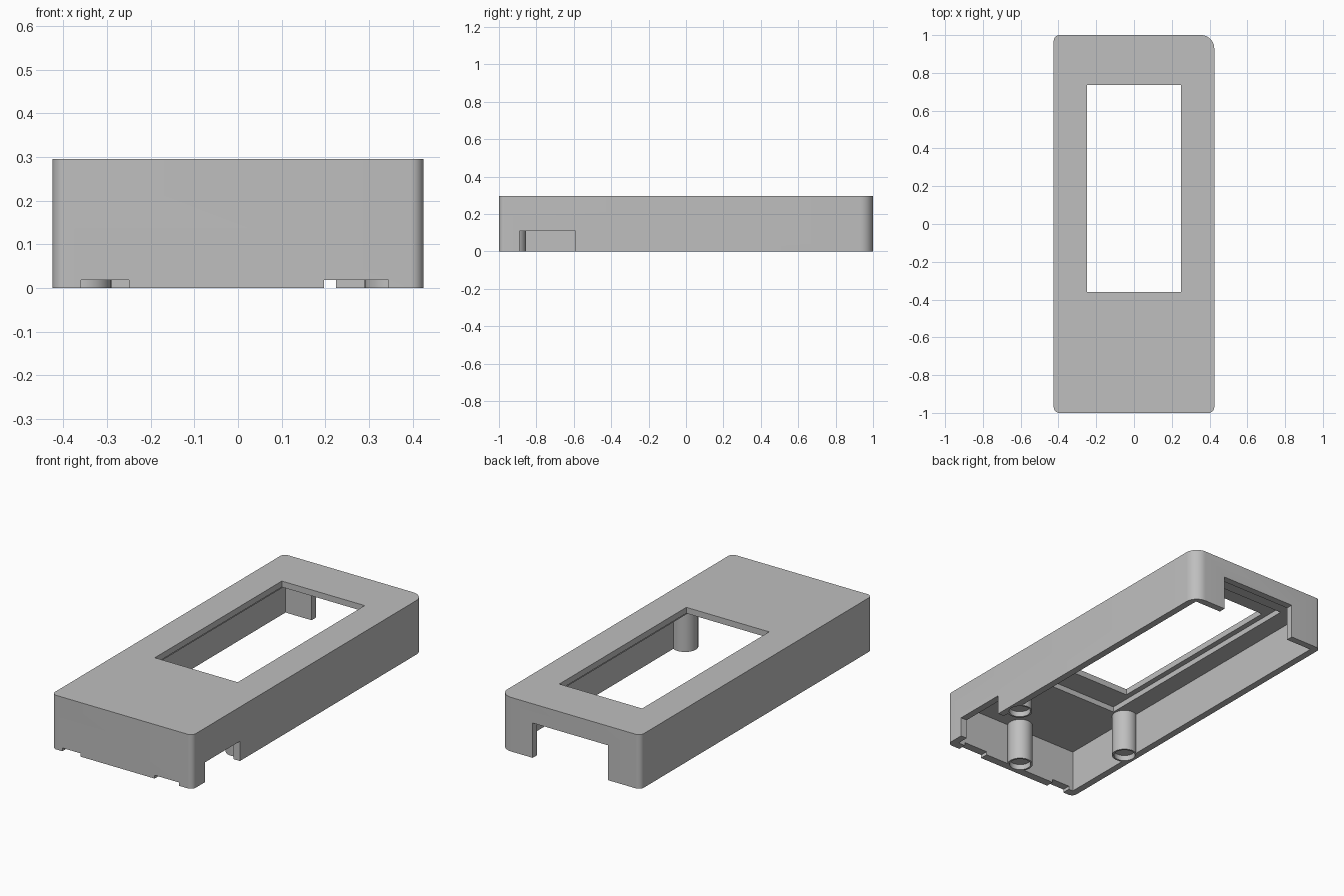
import bpy, bmesh, math

if "Cube" in bpy.data.objects:
    bpy.data.objects.remove(bpy.data.objects["Cube"])

grey = bpy.data.materials.new("light_grey")
grey.diffuse_color = (0.52, 0.52, 0.52, 1)
grey.use_nodes = True
grey.node_tree.nodes["Principled BSDF"].inputs["Base Color"].default_value = grey.diffuse_color


def prism(name, points, z0, z1):
    """Extrude a closed outline from z0 to z1."""
    bm = bmesh.new()
    low = [bm.verts.new((x, y, z0)) for x, y in points]
    high = [bm.verts.new((x, y, z1)) for x, y in points]
    bm.faces.new(low[::-1])
    bm.faces.new(high)
    n = len(points)
    for i in range(n):
        j = (i + 1) % n
        bm.faces.new((low[i], low[j], high[j], high[i]))
    mesh = bpy.data.meshes.new(name)
    bm.to_mesh(mesh)
    bm.free()
    mesh.materials.append(grey)
    obj = bpy.data.objects.new(name, mesh)
    bpy.context.collection.objects.link(obj)
    return obj


def box(name, x0, x1, y0, y1, z0, z1):
    return prism(name, [(x0, y0), (x1, y0), (x1, y1), (x0, y1)], z0, z1)


def disc(x, y, r, n=40):
    return [(x + r * math.cos(2 * math.pi * i / n),
             y + r * math.sin(2 * math.pi * i / n)) for i in range(n)]


def combine(target, tool, operation):
    """Apply a boolean and remove the tool."""
    mod = target.modifiers.new("shape", 'BOOLEAN')
    mod.operation = operation
    mod.solver = 'EXACT'
    mod.object = tool
    bpy.context.view_layer.objects.active = target
    bpy.ops.object.modifier_apply(modifier=mod.name)
    bpy.data.objects.remove(tool, do_unlink=True)


# Outer body: one large corner at the back right, three small ones
outline = []
corners = [(1, -1, 0.03, -90), (1, 1, 0.07, 0), (-1, 1, 0.03, 90), (-1, -1, 0.03, 180)]
for sx, sy, r, start in corners:
    for i in range(11):
        a = math.radians(start + 9 * i)
        outline.append((sx * (0.425 - r) + r * math.cos(a),
                        sy * (1 - r) + r * math.sin(a)))
case = prism("case_shell", outline, 0, 0.295)

# Hollow underside, display recess and display window
combine(case, box("cavity", -0.387, 0.387, -0.955, 0.962, -0.1, 0.232), 'DIFFERENCE')
combine(case, box("recess", -0.28, 0.28, -0.5, 0.85, 0.1, 0.262), 'DIFFERENCE')
combine(case, box("window", -0.25, 0.25, -0.36, 0.735, 0.1, 0.4), 'DIFFERENCE')

# Wall openings: back port, right side port, two shallow front slots
combine(case, box("back_port", -0.23, 0.225, 0.9, 1.1, -0.1, 0.19), 'DIFFERENCE')
combine(case, box("side_port", 0.37, 0.5, -0.89, -0.59, -0.1, 0.108), 'DIFFERENCE')
for x0, x1 in ((-0.36, -0.25), (0.197, 0.345)):
    combine(case, box("front_slot", x0, x1, -1.1, -0.94, -0.1, 0.018), 'DIFFERENCE')

# Mounting posts with a shallow socket in the lower end
posts = [(0.0, -0.92), (-0.355, -0.5), (0.355, -0.5)]
for x, y in posts:
    combine(case, prism("post", disc(x, y, 0.065), 0, 0.25), 'UNION')
for x, y in posts:
    combine(case, prism("socket", disc(x, y, 0.055), -0.1, 0.03), 'DIFFERENCE')

# Smooth the round corners and posts, keep the edges sharp
bpy.ops.object.select_all(action='DESELECT')
case.select_set(True)
bpy.context.view_layer.objects.active = case
bpy.ops.object.shade_smooth_by_angle(angle=math.radians(30))
